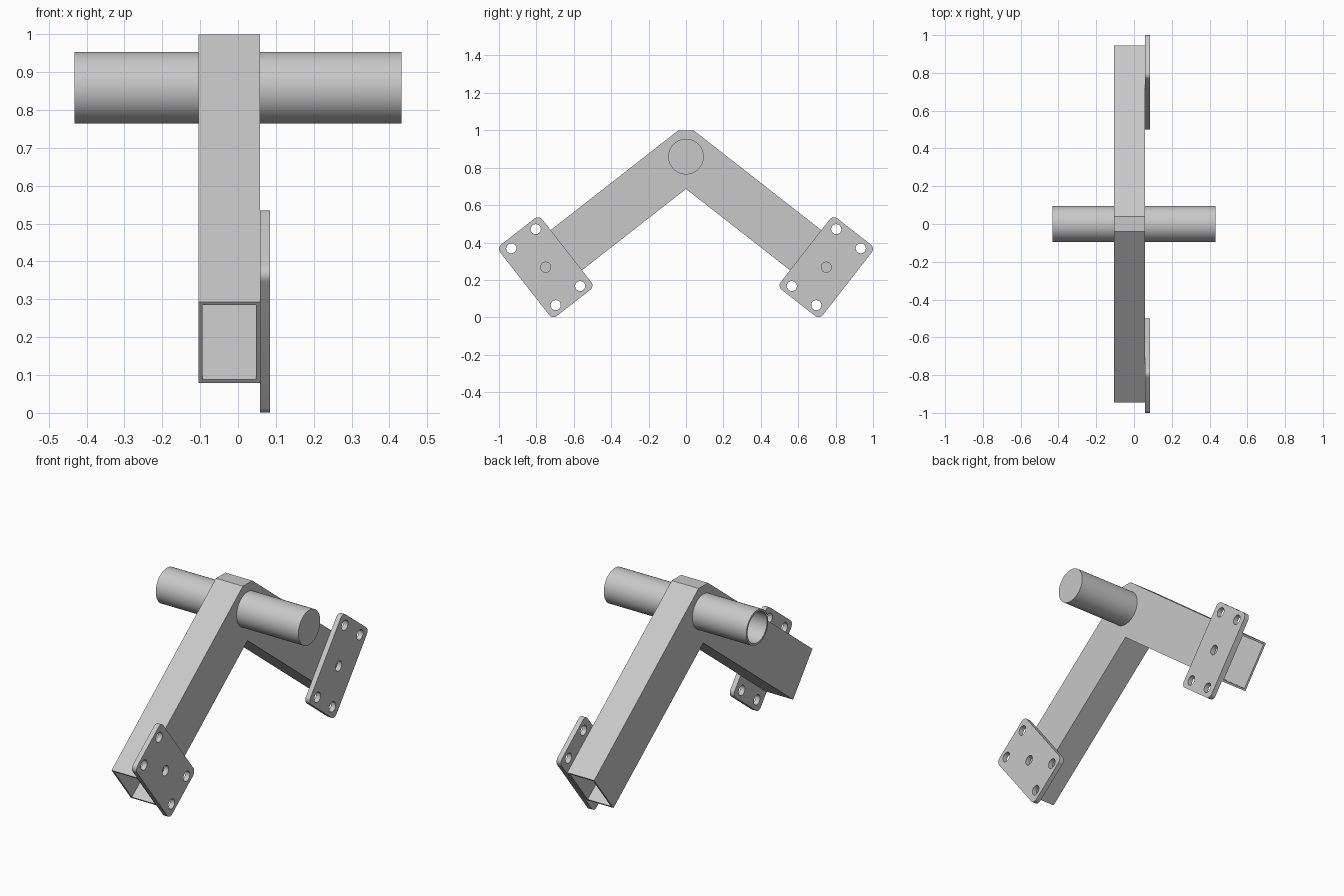
import bpy
import bmesh
from math import sin, cos, tan, pi, radians
from mathutils import Matrix, Vector

cube = bpy.data.objects.get("Cube")
if cube:
    bpy.data.objects.remove(cube, do_unlink=True)

SLOPE = radians(38)
ALONG = Vector((cos(SLOPE), sin(SLOPE)))      # up the front arm, in (y, z)
ACROSS = Vector((-sin(SLOPE), cos(SLOPE)))    # square to the front arm
AXIS_Z = 0.859                                # where the two arm axes meet
REACH = 0.861                                 # y distance to the open arm end
HALF_WIDTH = 0.136
WALL = 0.011
ARM_X = (-0.105, 0.058)
PLATE_X = (0.058, 0.085)
PLATE_CENTRE = Vector((-0.75, 0.268))

steel = bpy.data.materials.new("grey_steel")
steel.use_nodes = True
grey = (0.58, 0.58, 0.58, 1)
steel.diffuse_color = grey
steel.node_tree.nodes["Principled BSDF"].inputs["Base Color"].default_value = grey


def add_prism(bm, outline, x0, x1):
    """Extrude a (y, z) outline from x0 to x1."""
    face = bm.faces.new([bm.verts.new((x0, y, z)) for y, z in outline])
    ext = bmesh.ops.extrude_face_region(bm, geom=[face])
    moved = [g for g in ext["geom"] if isinstance(g, bmesh.types.BMVert)]
    bmesh.ops.translate(bm, verts=moved, vec=(x1 - x0, 0, 0))


def make_object(name, bm):
    bmesh.ops.recalc_face_normals(bm, faces=bm.faces)
    mesh = bpy.data.meshes.new(name)
    bm.to_mesh(mesh)
    bm.free()
    obj = bpy.data.objects.new(name, mesh)
    bpy.context.collection.objects.link(obj)
    mesh.materials.append(steel)
    return obj


def prisms(name, outlines, x0, x1):
    bm = bmesh.new()
    for outline in outlines:
        add_prism(bm, outline, x0, x1)
    return make_object(name, bm)


def activate(obj):
    bpy.ops.object.select_all(action='DESELECT')
    obj.select_set(True)
    bpy.context.view_layer.objects.active = obj


def cut(obj, cutter):
    cutter.hide_render = True
    mod = obj.modifiers.new("cut", 'BOOLEAN')
    mod.operation = 'DIFFERENCE'
    mod.solver = 'EXACT'
    mod.object = cutter
    activate(obj)
    bpy.ops.object.modifier_apply(modifier=mod.name)
    bpy.data.objects.remove(cutter, do_unlink=True)


def smooth(obj):
    activate(obj)
    bpy.ops.object.shade_smooth_by_angle(angle=radians(35))


def vee(half_width, top, overrun):
    """Outline of the two sloping arms with a flattened peak."""
    end = Vector((-REACH, AXIS_Z - REACH * tan(SLOPE))) - ALONG * overrun
    rise = half_width / cos(SLOPE)
    front = [end - ACROSS * half_width, end + ACROSS * half_width,
             Vector(((top - AXIS_Z - rise) / tan(SLOPE), top))]
    back = [Vector((-p.x, p.y)) for p in reversed(front)]
    return [Vector((0, AXIS_Z - rise))] + front + back


def arc(centre, radius, start, sweep, steps):
    return [centre + radius * (ALONG * cos(start + sweep * i / steps)
                               + ACROSS * sin(start + sweep * i / steps))
            for i in range(steps)]


# Hollow bent arm, open at both lower ends
arm = prisms("bent_box_arm", [vee(HALF_WIDTH, 1.0, 0)], *ARM_X)
cut(arm, prisms("arm_cavity", [vee(HALF_WIDTH - WALL, 1.0 - WALL, 0.1)],
                ARM_X[0] + WALL, ARM_X[1] - WALL))

# Mounting plates with rounded corners, four corner holes and a centre hole
CORNER = 0.03
corners = [(1, 1), (-1, 1), (-1, -1), (1, -1)]
outline = []
for i, (a, b) in enumerate(corners):
    pivot = PLATE_CENTRE + ALONG * a * 0.113 + ACROSS * b * 0.212
    outline += arc(pivot, CORNER, i * pi / 2, pi / 2, 8)
    outline.append(pivot + CORNER * (ALONG * cos((i + 1) * pi / 2)
                                     + ACROSS * sin((i + 1) * pi / 2)))
hole_spots = [PLATE_CENTRE + ALONG * a * 0.083 + ACROSS * b * 0.193
              for a, b in corners + [(0, 0)]]
holes = [arc(p, 0.027, 0, 2 * pi, 32) for p in hole_spots]
front_plate = prisms("front_mounting_plate", [outline], *PLATE_X)
cut(front_plate, prisms("plate_holes", holes, PLATE_X[0] - 0.05, PLATE_X[1] + 0.05))
smooth(front_plate)

bm = bmesh.new()
bm.from_mesh(front_plate.data)
bmesh.ops.transform(bm, matrix=Matrix.Scale(-1, 4, (0, 1, 0)), verts=bm.verts)
back_plate = make_object("back_mounting_plate", bm)
smooth(back_plate)

# Cross tube through the peak, closed on the left end and open on the right
HALF_LENGTH, RADIUS = 0.432, 0.095
BORE = RADIUS - WALL
profile = [(HALF_LENGTH, 0), (HALF_LENGTH, RADIUS), (-HALF_LENGTH, RADIUS),
           (-HALF_LENGTH, BORE), (HALF_LENGTH - WALL, BORE), (HALF_LENGTH - WALL, 0)]
bm = bmesh.new()
verts = [bm.verts.new((x, 0, AXIS_Z + r)) for x, r in profile]
edges = [bm.edges.new(pair) for pair in zip(verts, verts[1:])]
bmesh.ops.spin(bm, geom=verts + edges, cent=(0, 0, AXIS_Z), axis=(1, 0, 0),
               angle=2 * pi, steps=64, use_duplicate=False)
bmesh.ops.remove_doubles(bm, verts=bm.verts, dist=0.0001)
smooth(make_object("cross_tube", bm))
